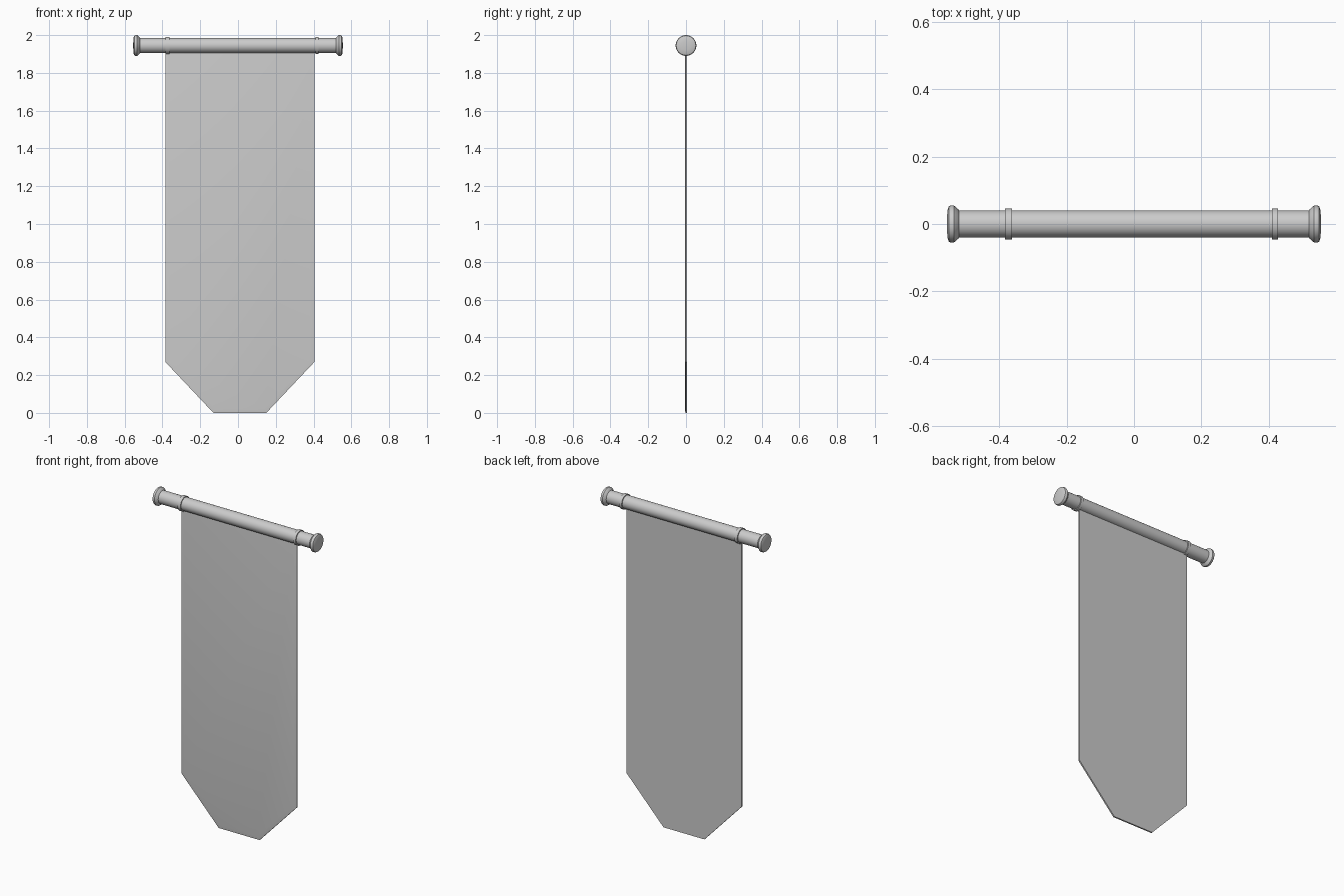
import bpy, bmesh, math

if "Cube" in bpy.data.objects:
    bpy.data.objects.remove(bpy.data.objects["Cube"])

ROD_Z = 1.945
SIDES = 32

def finish(name, bm, angle):
    bmesh.ops.recalc_face_normals(bm, faces=bm.faces)
    me = bpy.data.meshes.new(name)
    bm.to_mesh(me)
    bm.free()
    ob = bpy.data.objects.new(name, me)
    bpy.context.collection.objects.link(ob)
    bpy.ops.object.select_all(action='DESELECT')
    ob.select_set(True)
    bpy.context.view_layer.objects.active = ob
    bpy.ops.object.shade_smooth_by_angle(angle=math.radians(angle))
    return ob

def turned(name, profile):
    """Closed solid turned around the rod axis from (x, radius) points."""
    bm = bmesh.new()
    rings = []
    for x, r in profile:
        rings.append([bm.verts.new((x, r * math.cos(a), ROD_Z + r * math.sin(a)))
                      for a in (2 * math.pi * i / SIDES for i in range(SIDES))])
    for a, b in zip(rings, rings[1:]):
        for i in range(SIDES):
            j = (i + 1) % SIDES
            bm.faces.new((a[i], a[j], b[j], b[i]))
    bm.faces.new(rings[0])
    bm.faces.new(rings[-1])
    return finish(name, bm, 35)

# Rod
turned("rod", [(-0.53, 0.04), (0.53, 0.04)])

# Flared end caps with slightly domed faces
cap = [(0.518, 0.038), (0.520, 0.043), (0.534, 0.055), (0.543, 0.055),
       (0.549, 0.052), (0.552, 0.045), (0.554, 0.025), (0.555, 0.008)]
for side, s in (("left", -1), ("right", 1)):
    turned(side + "_end_cap", [(s * x, r) for x, r in cap])

# Collars at the banner edges
for side, x0, x1 in (("left", -0.383, -0.362), ("right", 0.409, 0.427)):
    turned(side + "_collar", [(x0, 0.039), (x0, 0.046), (x1, 0.046), (x1, 0.039)])

# Cloth: flat back, front with a shallow raised panel inside a sloping hem
outline = [(-0.385, 1.92), (-0.385, 0.27), (-0.13, 0.0),
           (0.15, 0.0), (0.405, 0.27), (0.405, 1.92)]
bm = bmesh.new()
back = bm.faces.new([bm.verts.new((x, 0.006, z)) for x, z in outline])
ext = bmesh.ops.extrude_face_region(bm, geom=[back], use_keep_orig=True)
verts = [g for g in ext["geom"] if isinstance(g, bmesh.types.BMVert)]
bmesh.ops.translate(bm, verts=verts, vec=(0, -0.009, 0))
bmesh.ops.recalc_face_normals(bm, faces=bm.faces)
front = min(bm.faces, key=lambda f: f.calc_center_median().y)
bmesh.ops.inset_region(bm, faces=[front], thickness=0.025, depth=0.003)
finish("banner_cloth", bm, 35)
